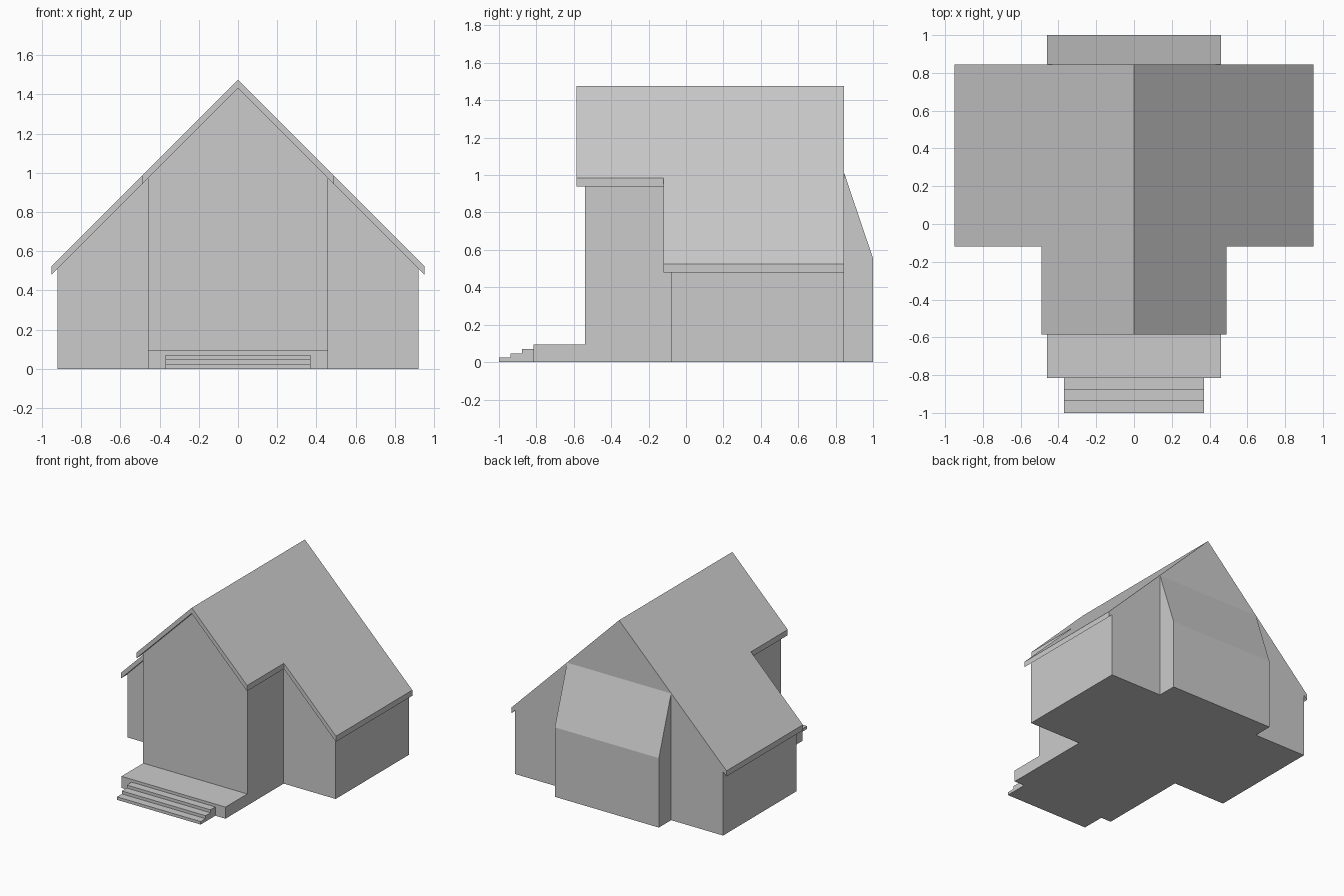
import bpy, bmesh

if "Cube" in bpy.data.objects:
    bpy.data.objects.remove(bpy.data.objects["Cube"])


def new_object(name, bm):
    bmesh.ops.recalc_face_normals(bm, faces=bm.faces)
    mesh = bpy.data.meshes.new(name)
    bm.to_mesh(mesh)
    bm.free()
    obj = bpy.data.objects.new(name, mesh)
    bpy.context.collection.objects.link(obj)
    return obj


def extrude(bm, points, offset):
    face = bm.faces.new([bm.verts.new(p) for p in points])
    ext = bmesh.ops.extrude_face_region(bm, geom=[face], use_keep_orig=True)
    moved = [g for g in ext["geom"] if isinstance(g, bmesh.types.BMVert)]
    bmesh.ops.translate(bm, verts=moved, vec=offset)
    return moved


def gabled(name, plan, apex, thickness=None):
    """Half plan raised to a 45 degree slope, mirrored across the ridge.
    Without a thickness the solid reaches down to the ground."""
    bm = bmesh.new()
    top = extrude(bm, [(x, y, 0) for x, y in plan], (0, 0, 1))
    for v in bm.verts:
        if v in top:
            v.co.z = apex - v.co.x
        elif thickness:
            v.co.z = apex - v.co.x - thickness
    # Normals are settled on the closed half, then the centre face is opened
    bmesh.ops.recalc_face_normals(bm, faces=bm.faces)
    centre = [f for f in bm.faces if all(abs(v.co.x) < 1e-5 for v in f.verts)]
    bmesh.ops.delete(bm, geom=centre, context="FACES_ONLY")
    obj = new_object(name, bm)
    mirror = obj.modifiers.new("mirror", "MIRROR")
    mirror.use_clip = True
    return obj


def side_profile(name, profile, half_width):
    """(y, z) outline extruded across x."""
    bm = bmesh.new()
    extrude(bm, [(-half_width, y, z) for y, z in profile],
            (2 * half_width, 0, 0))
    return new_object(name, bm)


def t_plan(inner, outer, front, shoulder, back):
    return [(0, front), (inner, front), (inner, shoulder),
            (outer, shoulder), (outer, back), (0, back)]


RIDGE, ROOF, BACK = 1.475, 0.045, 0.845

# Walls: narrow front wing and wide rear hall under one gable
gabled("walls", t_plan(0.46, 0.92, -0.54, -0.08, BACK), RIDGE - ROOF)

# Roof slab with front and side overhangs
gabled("roof", t_plan(0.49, 0.95, -0.585, -0.12, BACK), RIDGE, ROOF)

# Rear bay with sloping top
side_profile("rear_bay", [(BACK, 0), (1, 0), (1, 0.555), (BACK, 1.013)], 0.46)

# Porch floor
side_profile("porch", [(-0.815, 0), (-0.54, 0), (-0.54, 0.093), (-0.815, 0.093)], 0.46)

# Front steps
run, rise = 0.062, 0.0235
stairs = [(-0.815, 0), (-1, 0)]
for i in range(3):
    y_next = -0.815 if i == 2 else -1 + run * (i + 1)
    stairs += [(-1 + run * i, rise * (i + 1)), (y_next, rise * (i + 1))]
side_profile("front_steps", stairs, 0.37)
